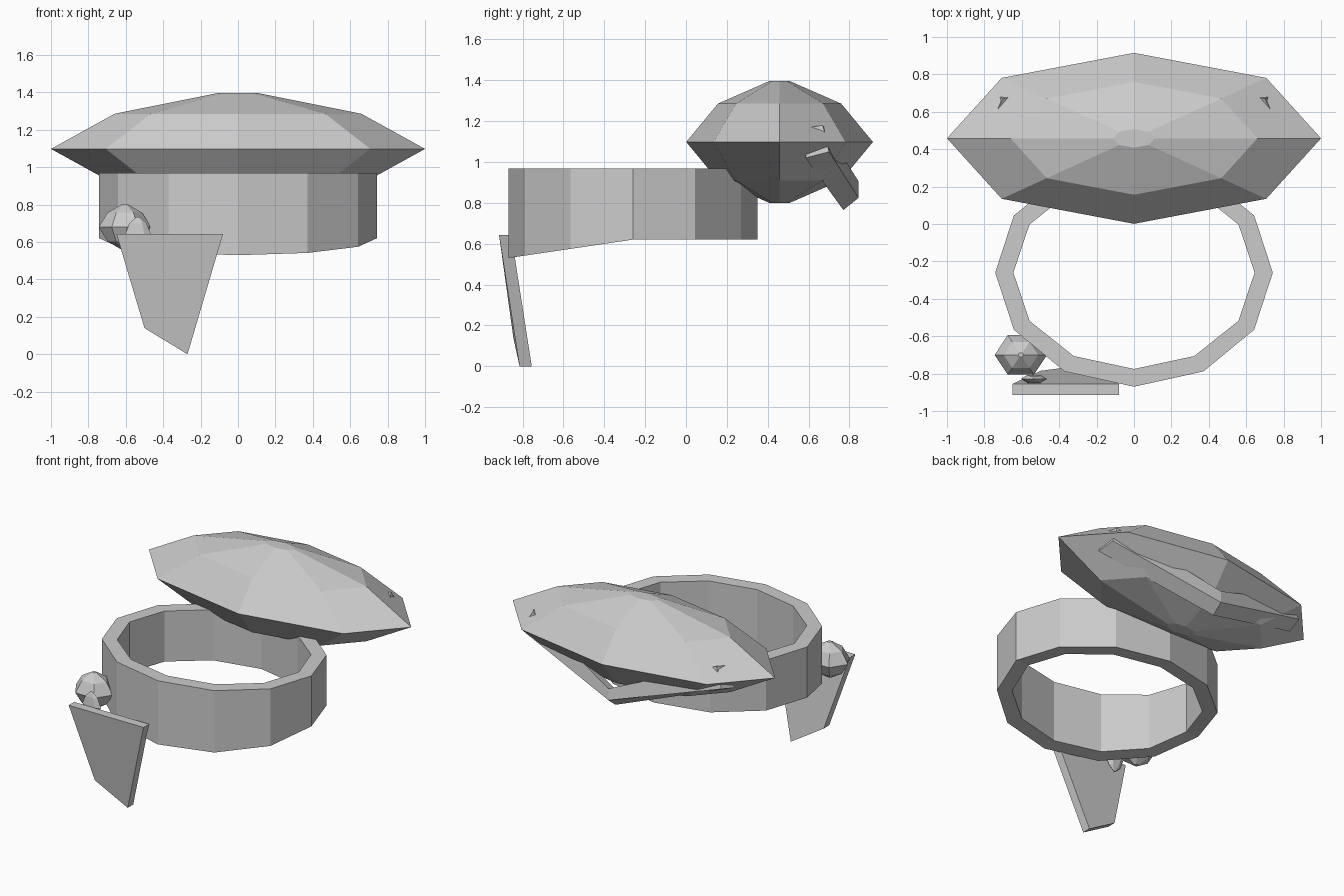
import bpy, bmesh
from math import sin, cos, pi

if "Cube" in bpy.data.objects:
    bpy.data.objects.remove(bpy.data.objects["Cube"])


def loft(name, rings, cap=True, closed=False):
    """Skin a list of equal-length point rings into one flat-shaded object."""
    bm = bmesh.new()
    vs = [[bm.verts.new(p) for p in r] for r in rings]
    n = len(vs[0])
    pairs = list(zip(vs, vs[1:])) + ([(vs[-1], vs[0])] if closed else [])
    for a, b in pairs:
        for i in range(n):
            j = (i + 1) % n
            bm.faces.new((a[i], a[j], b[j], b[i]))
    if cap and not closed:
        bm.faces.new(vs[0])
        bm.faces.new(vs[-1])
    bmesh.ops.recalc_face_normals(bm, faces=bm.faces)
    me = bpy.data.meshes.new(name)
    bm.to_mesh(me)
    bm.free()
    ob = bpy.data.objects.new(name, me)
    bpy.context.collection.objects.link(ob)
    return ob


def ellipse(n, cx, cy, rx, ry, z):
    """Ring of points; z may be a number or a function of y."""
    pts = []
    for i in range(n):
        a = 2 * pi * i / n
        x, y = cx + rx * cos(a), cy + ry * sin(a)
        pts.append((x, y, z(y) if callable(z) else z))
    return pts


def faceted_ball(name, n, c, r):
    """Low-poly ball with small flat poles."""
    profile = [(.11, -1), (.66, -.63), (1, 0), (.66, .63), (.11, 1)]
    return loft(name, [ellipse(n, c[0], c[1], r[0] * s, r[1] * s, c[2] + r[2] * h)
                       for s, h in profile])


# Twelve-sided head band, its lower edge dipping toward the front
def lower_edge(y):
    return .62 + min(0, y + .26) * .148


outer, inner = (.742, .61), (.645, .515)
loft("band", [ellipse(12, 0, -.26, *outer, lower_edge),
              ellipse(12, 0, -.26, *outer, .968),
              ellipse(12, 0, -.26, *inner, .968),
              ellipse(12, 0, -.26, *inner, lower_edge)], closed=True)

# Wide cushion at the back and the two beads at the front
faceted_ball("cushion", 8, (0, .458, 1.098), (1, .457, .298))
faceted_ball("large_bead", 6, (-.605, -.70, .68), (.14, .122, .122))
faceted_ball("small_bead", 6, (-.535, -.828, .64), (.07, .025, .095))

# Strap hanging behind the cushion, with ends that pierce its sides
end = [(.70, .67, 1.18), (.76, .70, 1.05), (.78, .585, 1.02), (.73, .61, 1.17)]
middle = [(0, .845, .905), (0, .845, .825), (0, .77, .765), (0, .765, .87)]
loft("strap", [end, middle, [(-x, y, z) for x, y, z in end]])

# Tilted, tapering flap hanging at the front
outline = [(-.65, .643, -.915), (-.08, .643, -.915), (-.27, 0, -.815), (-.50, .14, -.845)]
loft("flap", [[(x, y + t, z) for x, z, y in outline] for t in (0, .06)])
